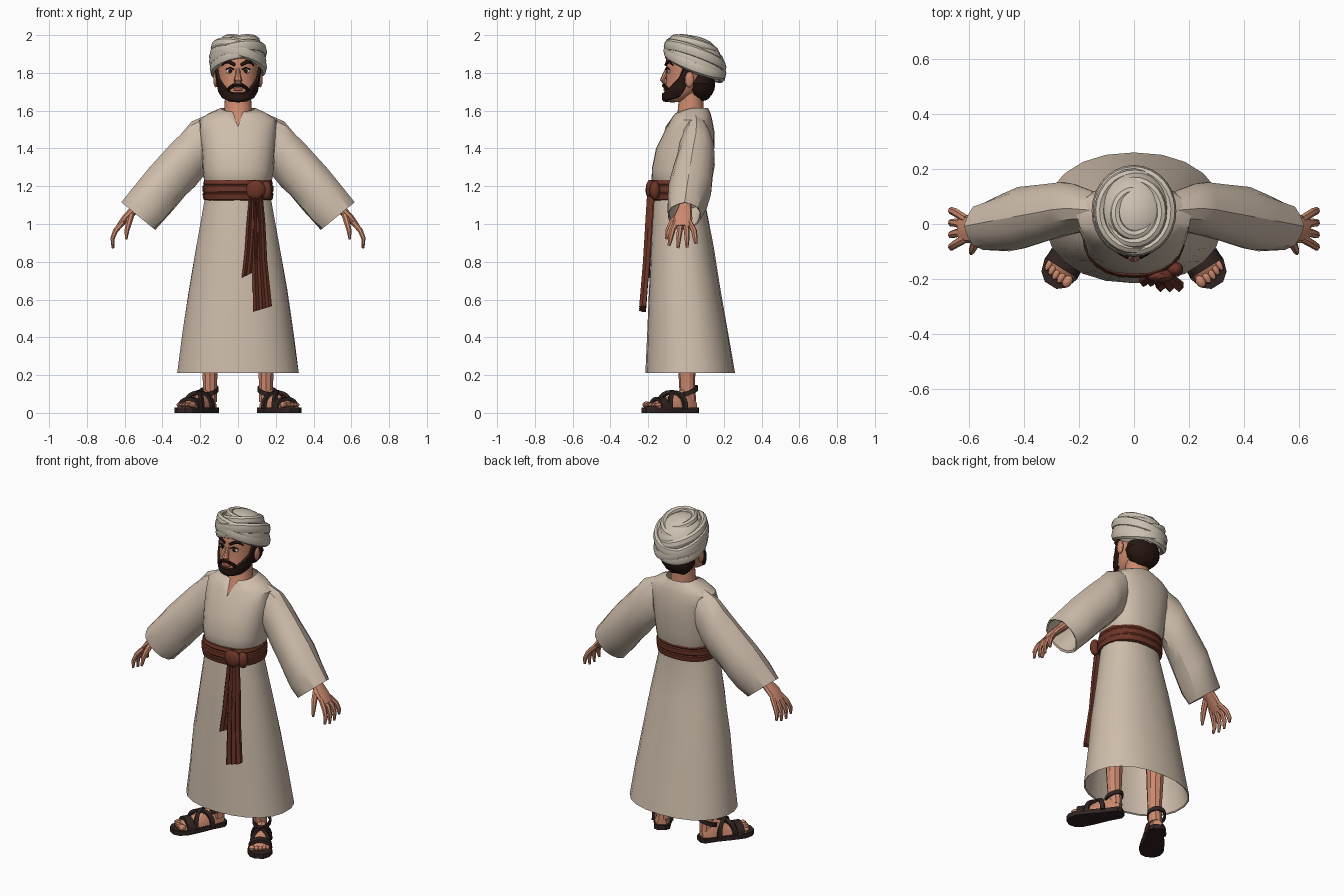
import bpy, bmesh, math, random
from math import sin, cos, pi, radians
from mathutils import Vector, Matrix

if "Cube" in bpy.data.objects:
    bpy.data.objects.remove(bpy.data.objects["Cube"])

random.seed(4)


def material(name, col):
    m = bpy.data.materials.new(name)
    m.diffuse_color = (*col, 1)
    m.use_nodes = True
    m.node_tree.nodes["Principled BSDF"].inputs["Base Color"].default_value = m.diffuse_color
    return m


ROBE = material("robe cloth", (0.62, 0.51, 0.41))
WRAP = material("turban cloth", (0.60, 0.53, 0.44))
BELT = material("red brown sash", (0.15, 0.036, 0.02))
SKIN = material("skin", (0.60, 0.25, 0.155))
HAIR = material("dark hair", (0.02, 0.008, 0.006))
LEATHER = material("sandal leather", (0.03, 0.017, 0.015))
WHITE = material("eye white", (0.75, 0.72, 0.68))
LIP = material("lip", (0.36, 0.10, 0.07))


def finish(name, bm, mat, mirror=False):
    bmesh.ops.recalc_face_normals(bm, faces=bm.faces)
    me = bpy.data.meshes.new(name)
    bm.to_mesh(me)
    bm.free()
    me.materials.append(mat)
    ob = bpy.data.objects.new(name, me)
    bpy.context.collection.objects.link(ob)
    if mirror:
        ob.modifiers.new("mirror", 'MIRROR')
    return ob


def loft(name, rings, mat, caps=(True, True), loop=False, wrap=True, mirror=False):
    """Skin a list of equal-length point rings."""
    bm = bmesh.new()
    vs = [[bm.verts.new(p) for p in r] for r in rings]
    n = len(vs[0])
    pairs = list(zip(vs, vs[1:])) + ([(vs[-1], vs[0])] if loop else [])
    for a, b in pairs:
        for i in range(n if wrap else n - 1):
            j = (i + 1) % n
            bm.faces.new((a[i], a[j], b[j], b[i]))
    if not loop and wrap:
        for k, on in zip((0, -1), caps):
            if on:
                bm.faces.new(vs[k])
    return finish(name, bm, mat, mirror)


def spow(v, e):
    return math.copysign(abs(v) ** e, v)


def oval(z, rx, yf, yb, n=24, e=2.0, jit=0.0):
    """Horizontal ring; index 0 is the front point."""
    cy, ry = (yf + yb) / 2, (yb - yf) / 2
    out = []
    for i in range(n):
        t = 2 * pi * i / n
        k = 1 + random.uniform(-jit, jit)
        out.append(Vector((rx * k * spow(sin(t), 2 / e), cy - ry * k * spow(cos(t), 2 / e), z)))
    return out


def tube(name, pts, radii, mat, n=8, side=(0, 1, 0), mirror=False, loop=False):
    """Sweep ellipses (half width along side, half depth) along a path."""
    pts = [Vector(p) for p in pts]
    rings = []
    for i, p in enumerate(pts):
        if loop:
            d = pts[(i + 1) % len(pts)] - pts[i - 1]
        else:
            d = pts[min(i + 1, len(pts) - 1)] - pts[max(i - 1, 0)]
        d.normalize()
        s = Vector(side)
        s = (s - d * s.dot(d)).normalized()
        q = d.cross(s)
        a, b = radii[i] if len(radii) > 1 else radii[0]
        rings.append([p + s * a * cos(2 * pi * k / n) + q * b * sin(2 * pi * k / n) for k in range(n)])
    return loft(name, rings, mat, loop=loop, mirror=mirror)


def ball(name, c, r, mat, mirror=False, u=14, v=9, rot=None, wave=0.0):
    bm = bmesh.new()
    bmesh.ops.create_uvsphere(bm, u_segments=u, v_segments=v, radius=1)
    for w in bm.verts:
        k = 1 + wave * sin(9 * w.co.x + 4 * w.co.z) * cos(11 * w.co.z)
        p = Vector([w.co[i] * r[i] * k for i in range(3)])
        w.co = (rot @ p if rot else p) + Vector(c)
    return finish(name, bm, mat, mirror)


# robe top with a slit neckline
rings = [oval(z, rx, f, b, 24, 2.3, 0.012) for z, rx, f, b in (
    (1.19, .165, -.16, .12), (1.23, .18, -.18, .13), (1.29, .188, -.183, .14), (1.40, .195, -.16, .15),
    (1.49, .205, -.115, .15), (1.55, .205, -.083, .14), (1.585, .155, -.062, .13), (1.615, .09, -.04, .115))]
for i, p in enumerate(rings[-1]):
    p.z -= .022 * max(0, cos(2 * pi * i / 24))
rings[-1][0] = Vector((0, -.108, 1.515))
rings[-2][0] = Vector((0, -.110, 1.51))
rings[-3][0] = Vector((0, -.112, 1.50))
loft("robe_top", rings, ROBE, caps=(True, False))

# skirt, turned inward at the hem
rings = [oval(z, rx, f, b, 22, 2.2, j) for z, rx, f, b, j in (
    (1.20, .165, -.165, .11, 0), (1.10, .182, -.175, .105, .012), (.88, .222, -.185, .145, .015),
    (.65, .262, -.197, .185, .015), (.42, .295, -.207, .225, .01), (.21, .325, -.215, .26, 0),
    (.215, .318, -.208, .253, 0), (.65, .25, -.185, .175, 0))]
loft("skirt", rings, ROBE)

# sleeves given by upper and lower edge points
rings = []
for tx, tz, bx, bz, cy, ry in ((.15, 1.585, .14, 1.30, .05, .07), (.245, 1.54, .19, 1.25, .057, .093),
                               (.30, 1.48, .23, 1.20, .052, .10), (.36, 1.415, .275, 1.15, .04, .105),
                               (.47, 1.295, .345, 1.07, .02, .115), (.55, 1.20, .39, 1.015, .005, .108),
                               (.618, 1.115, .44, .97, -.008, .09), (.607, 1.112, .448, .98, -.008, .082),
                               (.48, 1.24, .37, 1.08, .02, .08)):
    ring = []
    for i in range(14):
        t = 2 * pi * i / 14
        k = random.uniform(.95, 1.03)
        ring.append(Vector(((tx + bx) / 2 + (tx - bx) / 2 * cos(t) * k, cy + ry * sin(t) * k,
                            (tz + bz) / 2 + (tz - bz) / 2 * cos(t) * k)))
    rings.append(ring)
loft("sleeve", rings, ROBE, mirror=True)

# sash, knot and hanging ends
loft("sash", [oval(z, rx, f, b, 24, 2.3) for z, rx, f, b in (
    (1.125, .172, -.17, .11), (1.13, .183, -.19, .122), (1.16, .188, -.197, .127), (1.165, .183, -.192, .122),
    (1.172, .187, -.197, .128), (1.20, .187, -.197, .13), (1.206, .181, -.191, .125),
    (1.213, .184, -.194, .13), (1.232, .18, -.188, .128), (1.236, .165, -.17, .118))], BELT)
ball("sash_knot", (.095, -.188, 1.18), (.052, .026, .054), BELT, wave=.06)
ball("sash_knot_side", (.15, -.165, 1.178), (.03, .028, .05), BELT)


def sash_end(name, rows):
    rings = []
    for x0, x1, y, z0, z1 in rows:
        ring = []
        for k in range(7):
            f = k / 6
            ring.append((x0 + (x1 - x0) * f, y - (.016 if k % 2 else 0), z0 + (z1 - z0) * f))
        ring += [(x1, y + .02, z1), (x0, y + .02, z0)]
        rings.append(ring)
    loft(name, rings, BELT)


sash_end("sash_end_short", ((.06, .10, -.185, 1.16, 1.16), (.045, .12, -.195, 1.0, 1.0),
                            (.035, .11, -.205, .85, .85), (.02, .10, -.213, .715, .755)))
sash_end("sash_end_long", ((.085, .13, -.19, 1.16, 1.16), (.075, .145, -.20, 1.0, 1.0),
                           (.075, .155, -.212, .8, .8), (.08, .18, -.232, .535, .565)))

# neck and chest skin
loft("neck", [oval(z, rx, f, b, 16) for z, rx, f, b in (
    (1.46, .10, -.10, .10), (1.53, .085, -.085, .10), (1.59, .073, -.045, .095), (1.70, .068, -.035, .09))], SKIN)

# head, using a profile that the beard shares
PROFILE = ((1.645, .04, -.105, -.03), (1.66, .068, -.115, .01), (1.70, .092, -.113, .07), (1.74, .10, -.108, .10),
           (1.78, .106, -.104, .12), (1.82, .11, -.104, .13), (1.87, .11, -.106, .135), (1.93, .09, -.08, .12))


def head_pt(t, z, off=0.0):
    z = min(max(z, PROFILE[0][0]), PROFILE[-1][0])
    for a, b in zip(PROFILE, PROFILE[1:]):
        if z <= b[0]:
            break
    k = (z - a[0]) / (b[0] - a[0])
    rx, f, bk = (a[i] + (b[i] - a[i]) * k for i in (1, 2, 3))
    return Vector(((rx + off) * sin(t), (f + bk) / 2 - ((bk - f) / 2 + off) * cos(t), z))


loft("head", [[head_pt(2 * pi * i / 28, r[0]) for i in range(28)] for r in PROFILE], SKIN)
tube("nose", ((0, -.098, 1.825), (0, -.112, 1.79), (0, -.124, 1.762), (0, -.112, 1.742)),
     ((.011, .01), (.013, .013), (.022, .014), (.016, .008)), SKIN, side=(1, 0, 0))
ball("ear", (.117, .018, 1.765), (.014, .024, .042), SKIN, mirror=True)
ball("eye", (.043, -.089, 1.81), (.021, .011, .0145), WHITE, mirror=True)
ball("iris", (.042, -.098, 1.81), (.0105, .005, .0115), HAIR, mirror=True, u=10, v=6)
tube("upper_eyelid", [head_pt(t, z, .005) for t, z in ((.2, 1.818), (.38, 1.829), (.58, 1.818))],
     [(.004, .005)], HAIR, n=6, side=(0, 0, 1), mirror=True)
tube("eyebrow", [head_pt(t, z, .004) for t, z in ((.14, 1.842), (.4, 1.858), (.62, 1.858), (.85, 1.838))],
     ((.008, .006), (.010, .007), (.008, .006), (.003, .003)), HAIR, side=(0, 0, 1), mirror=True)

# beard shell over the jaw, with sideburns
TOP = ((0, 1.698), (.35, 1.698), (.6, 1.715), (.9, 1.745), (1.2, 1.78), (1.36, 1.85), (1.68, 1.85))


def beard_top(t):
    t = abs(t)
    for a, b in zip(TOP, TOP[1:]):
        if t <= b[0]:
            return a[1] + (b[1] - a[1]) * (t - a[0]) / (b[0] - a[0])
    return TOP[-1][1]


cols = [-1.66 + 3.32 * i / 36 for i in range(37)]
rings = [[Vector((0, -.06, 1.642))] * 37]
for k in range(8):
    f = k / 7
    row = []
    for t in cols:
        low = 1.648 + .03 * (abs(t) / 1.66) ** 2
        row.append(head_pt(t, low + (beard_top(t) - low) * f, .013 if k < 7 else -.002))
    rings.append(row)
loft("beard", rings, HAIR, wrap=False)
tube("moustache", ((0, -.117, 1.735), (.022, -.118, 1.734), (.045, -.105, 1.72), (.06, -.092, 1.69)),
     ((.007, .007), (.010, .010), (.010, .010), (.008, .008)), HAIR, side=(0, 0, 1), mirror=True)
ball("lips", (0, -.108, 1.712), (.026, .011, .010), LIP)
ball("back_hair", (0, .078, 1.745), (.106, .075, .095), HAIR, u=28, v=18, wave=.05)

# turban: dome plus crossed wraps
tilt = Matrix.Rotation(radians(-20), 3, 'X')
ball("turban_dome", (0, .045, 1.875), (.138, .15, .118), WRAP, u=24, v=14, rot=tilt)
for i, (z, rx, ry, cy, sx, sy, h) in enumerate((
        (1.842, .130, .143, .047, .16, .42, .032), (1.858, .134, .147, .047, -.20, .40, .032),
        (1.885, .134, .146, .048, .20, .38, .032), (1.906, .125, .136, .046, -.20, .34, .030),
        (1.938, .100, .112, .044, .20, .30, .028), (1.962, .068, .08, .04, -.18, .22, .022))):
    path = [(rx * cos(t), cy + ry * sin(t), z + sx * rx * cos(t) - sy * ry * sin(t))
            for t in (2 * pi * k / 28 for k in range(28))]
    tube("turban_wrap_%d" % (i + 1), path, [(h, .020)], WRAP, n=8, side=(0, 0, 1), loop=True)

# arms and hands
tube("forearm_and_palm", ((.44, .01, 1.20), (.53, -.005, 1.095), (.56, -.01, 1.065), (.595, -.018, 1.03), (.632, -.02, .985)),
     ((.04, .035), (.034, .026), (.042, .024), (.052, .022), (.046, .015)), SKIN, n=10, mirror=True)
for i, y in enumerate((-.072, -.034, .004, .042)):
    tip = (.885, .872, .875, .895)[i]
    tube("finger_%d" % (i + 1), ((.61, -.02 + (y + .02) * .6, 1.01), (.648, y, .965), (.664, y * 1.15, .925),
                                 (.662, y * 1.25, tip)),
         ((.016, .015), (.0155, .014), (.014, .012), (.008, .007)), SKIN, n=7, mirror=True)
tube("thumb", ((.565, -.04, 1.05), (.58, -.078, 1.0), (.588, -.095, .965), (.592, -.105, .92)),
     ((.018, .018), (.018, .016), (.015, .013), (.008, .007)), SKIN, n=7, mirror=True)

# legs, feet and sandals; foot space is (forward, sideways, up)
tube("leg", ((.155, .005, .60), (.15, .005, .28), (.148, .005, .15), (.148, .012, .06)),
     ((.06, .06), (.048, .046), (.042, .039), (.042, .04)), SKIN, n=10, mirror=True)
A = radians(32)


def foot(u, v, w):
    return Vector((.128 + u * sin(A) + v * cos(A), .057 - u * cos(A) + v * sin(A), w))


half = ((0, .022), (.02, .045), (.10, .05), (.19, .064), (.26, .07), (.305, .055), (.33, .025))
outline = [(u, v) for u, v in half] + [(u, -v) for u, v in reversed(half)]
loft("sandal_sole", [[foot(u, v, z) for u, v in outline] for z in (0, .028)], LEATHER, mirror=True)
FOOT = ((.015, .028, .07), (.05, .04, .115), (.09, .045, .125), (.14, .048, .105), (.20, .056, .08), (.255, .06, .062), (.275, .055, .05))
loft("foot", [[foot(u, a * cos(2 * pi * k / 12), .026 + (h - .026) * max(0, sin(2 * pi * k / 12)))
               for k in range(12)] for u, a, h in FOOT], SKIN, mirror=True)
for i, v in enumerate((-.044, -.018, .004, .025, .045)):
    r = (.018, .013, .012, .012, .011)[i]
    ball("toe_%d" % (i + 1), foot(.285 - .35 * max(0, v), v, .043), (r, .026, r), SKIN, mirror=True, u=10, v=6,
         rot=Matrix.Rotation(A, 3, 'Z'))


def strap(name, u, a, h, w, skew=0, base=.02, full=False):
    """Flat leather band arched over the foot."""
    rings = []
    n = 20 if full else 12
    for k in range(n + (0 if full else 1)):
        t = (2 * pi if full else pi) * k / n
        if full:
            rings.append([foot(u + r * cos(t), r * sin(t), h + z - skew * cos(t)) for r, z in
                          ((a, -w), (a, w), (a + .01, w), (a + .01, -w))])
        else:
            rings.append([foot(u + skew * cos(t) + d, (a + o) * cos(t), base + (h + o - base) * sin(t) ** .8) for d, o in
                          ((-w, -.012), (w, -.012), (w, .006), (-w, .006))])
    loft(name, rings, LEATHER, loop=full, mirror=True)


strap("toe_strap", .235, .062, .078, .022)
strap("instep_strap_a", .15, .056, .112, .013, .05)
strap("instep_strap_b", .155, .056, .114, .013, -.05)
strap("ankle_strap", .055, .044, .115, .012, .02, full=True)

# smooth shading with kept creases
bpy.ops.object.select_all(action='DESELECT')
for ob in bpy.context.scene.objects:
    ob.select_set(True)
    bpy.context.view_layer.objects.active = ob
bpy.ops.object.shade_smooth_by_angle(angle=radians(30))
